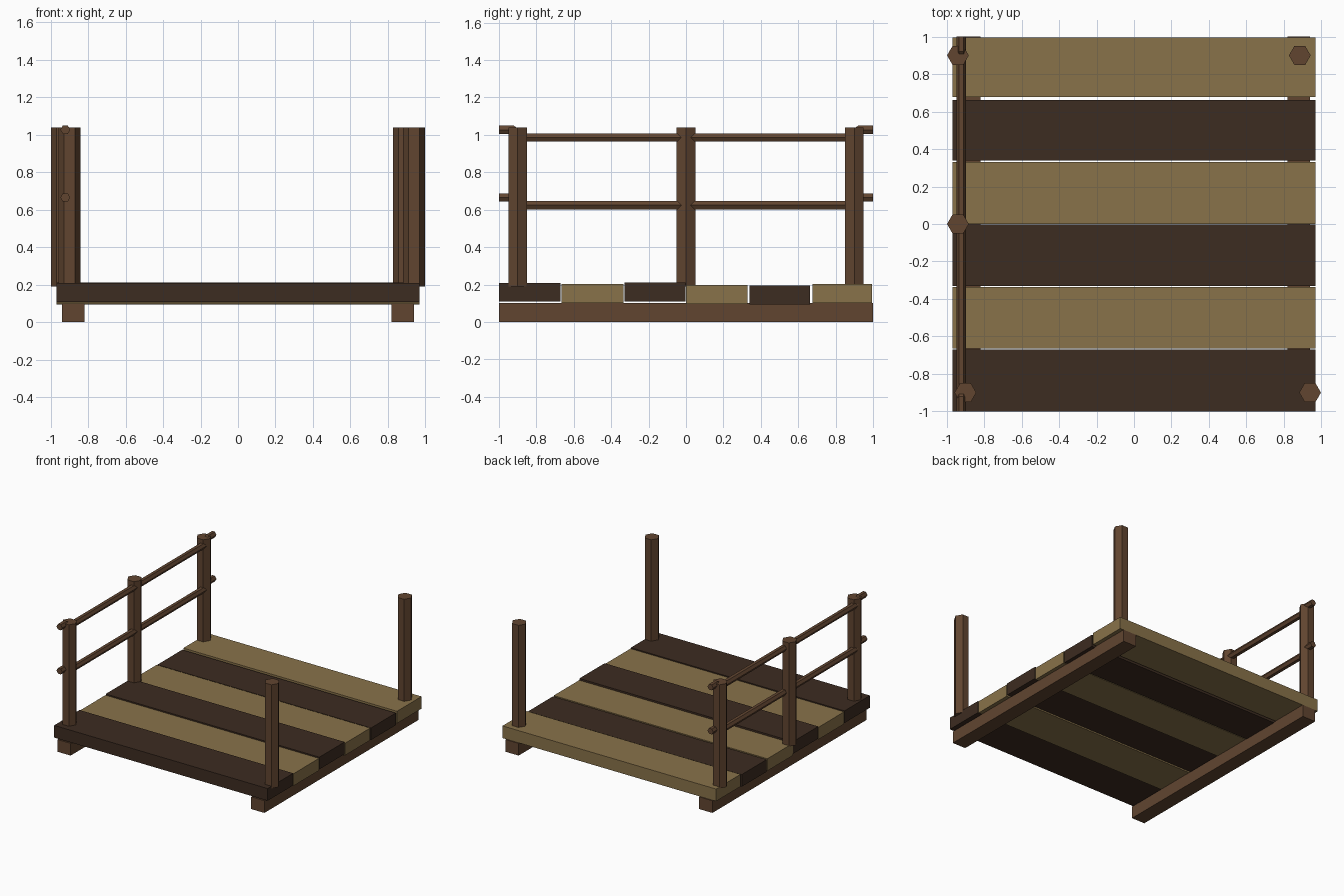
import bpy, bmesh, math

if "Cube" in bpy.data.objects:
    bpy.data.objects.remove(bpy.data.objects["Cube"])

def material(name, rgb):
    m = bpy.data.materials.new(name)
    m.diffuse_color = (*rgb, 1)
    m.use_nodes = True
    m.node_tree.nodes["Principled BSDF"].inputs["Base Color"].default_value = m.diffuse_color
    return m

LIGHT = material("light_wood", (0.25, 0.17, 0.068))
DARK = material("dark_wood", (0.046, 0.025, 0.015))
BROWN = material("brown_wood", (0.12, 0.06, 0.03))

def finish(name, bm, mat):
    bmesh.ops.recalc_face_normals(bm, faces=bm.faces)
    me = bpy.data.meshes.new(name)
    bm.to_mesh(me)
    bm.free()
    me.materials.append(mat)
    ob = bpy.data.objects.new(name, me)
    bpy.context.collection.objects.link(ob)
    return ob

def box(name, x0, x1, y0, y1, z0, z1, mat):
    bm = bmesh.new()
    bmesh.ops.create_cube(bm, size=1)
    for v in bm.verts:
        v.co = (x0 + (v.co.x + .5) * (x1 - x0),
                y0 + (v.co.y + .5) * (y1 - y0),
                z0 + (v.co.z + .5) * (z1 - z0))
    return finish(name, bm, mat)

def hex_sweep(name, rings, mat):
    """Join six-sided rings, each given as a function of the angle, and cap the ends."""
    bm = bmesh.new()
    loops = [[bm.verts.new(ring(i * math.pi / 3)) for i in range(6)] for ring in rings]
    for a, b in zip(loops, loops[1:]):
        for i in range(6):
            j = (i + 1) % 6
            bm.faces.new((a[i], a[j], b[j], b[i]))
    bm.faces.new(loops[0])
    bm.faces.new(loops[-1])
    return finish(name, bm, mat)

# Support beams under the deck
for side, x in (("left", -0.88), ("right", 0.88)):
    box(f"{side}_beam", x - 0.06, x + 0.06, -1, 1, 0, 0.10, BROWN)

# Deck planks, alternating colours at slightly uneven heights
planks = [(-1.0, -0.67, 0.108), (-0.665, -0.335, 0.102), (-0.33, -0.003, 0.11),
          (0.0, 0.33, 0.097), (0.34, 0.662, 0.094), (0.677, 0.995, 0.102)]
for i, (y0, y1, z) in enumerate(planks):
    box(f"plank_{i + 1}", -0.97, 0.97, y0, y1, z, z + 0.1, LIGHT if i % 2 else DARK)

# Hexagonal posts
posts = {"front_left": (-0.90, -0.9), "middle_left": (-0.94, 0), "back_left": (-0.94, 0.9),
         "front_right": (0.94, -0.9), "back_right": (0.885, 0.9)}
R = 0.058
for name, (px, py) in posts.items():
    hex_sweep(f"{name}_post",
              [lambda a, z=z: (px + R * math.cos(a), py + R * math.sin(a), z)
               for z in (0.19, 1.04)], BROWN)

# Left side rails, dropping slightly between the posts
r = 0.026
for name, z in (("upper", 1.027), ("lower", 0.665)):
    path = [(-1, z), (-0.92, z), (-0.87, z - 0.041),
            (0.87, z - 0.041), (0.92, z), (1, z)]
    hex_sweep(f"{name}_rail",
              [lambda a, y=y, h=h: (-0.922 + r * math.cos(a), y, h + r * math.sin(a))
               for y, h in path], BROWN)
